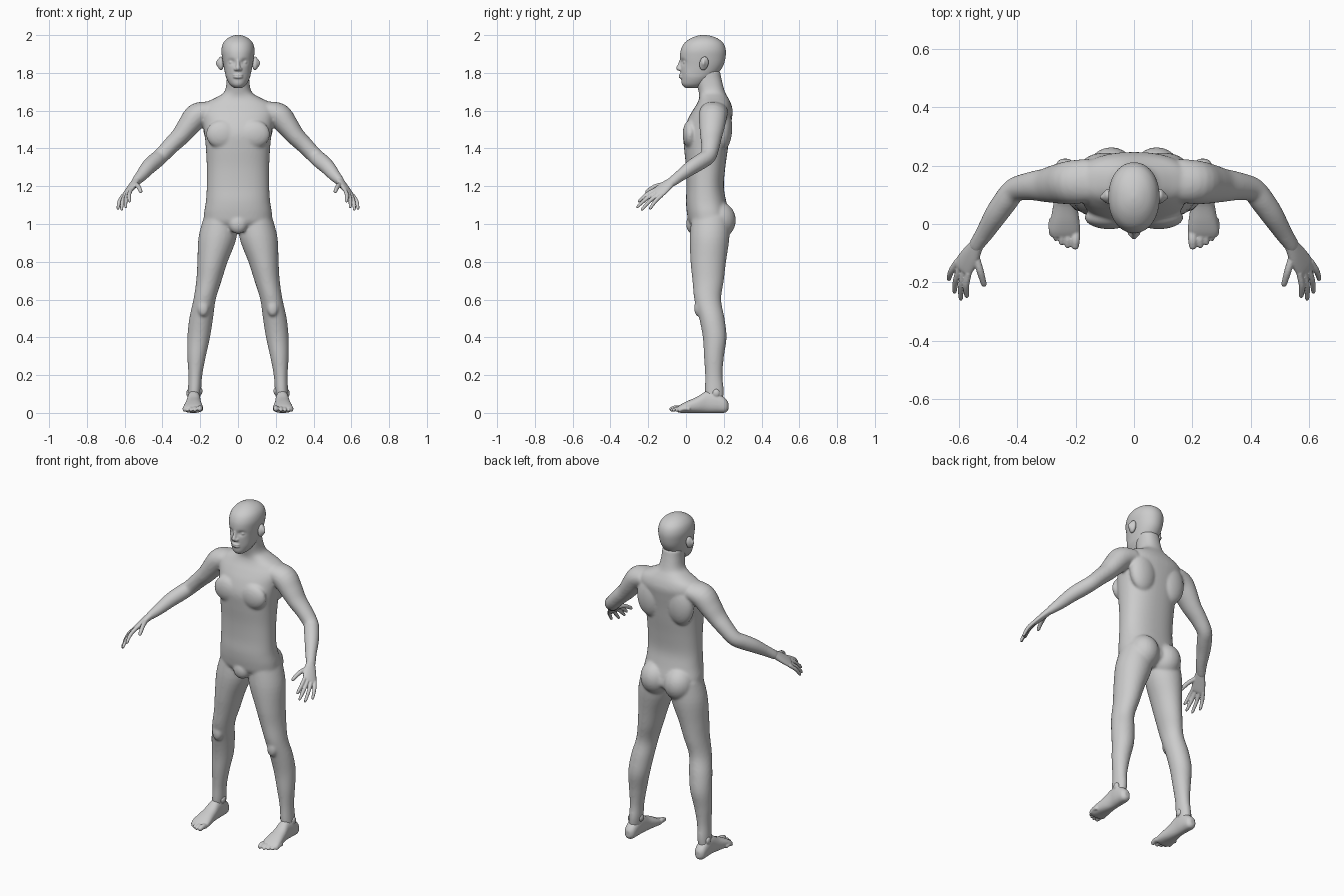
import bpy, bmesh, math
from mathutils import Vector, Matrix

X, Y, Z = Vector((1, 0, 0)), Vector((0, 1, 0)), Vector((0, 0, 1))


def smooth_rings(rings, steps=4):
    """Catmull-Rom interpolation of (x, y, z, a, b) rings."""
    out, n = [], len(rings)
    for i in range(n - 1):
        p0, p1, p2, p3 = (rings[min(max(i + k, 0), n - 1)] for k in (-1, 0, 1, 2))
        for s in range(steps):
            t = s / steps
            out.append([0.5 * (2 * b + (c - a) * t + (2 * a - 5 * b + 4 * c - d) * t * t
                               + (3 * b - a - 3 * c + d) * t ** 3)
                        for a, b, c, d in zip(p0, p1, p2, p3)])
    out.append(list(rings[-1]))
    return out


def loft(bm, rings, u, v=None, p=2.0, seg=32, mirror=True):
    """Skin superellipse rings; without v the rings follow the path direction."""
    rings = smooth_rings(rings)
    for side in ((1, -1) if mirror else (1,)):
        loops = []
        for i, r in enumerate(rings):
            c = Vector(r[:3])
            uu, vv = u, v
            if v is None:
                t = (Vector(rings[min(i + 1, len(rings) - 1)][:3])
                     - Vector(rings[max(i - 1, 0)][:3])).normalized()
                uu = (u - t * u.dot(t)).normalized()
                vv = t.cross(uu)
            a, b = max(r[3], 0.002), max(r[4], 0.002)
            loop = []
            for k in range(seg):
                w = 2 * math.pi * k / seg
                cs, sn = math.cos(w), math.sin(w)
                q = c + uu * math.copysign(a * abs(cs) ** (2 / p), cs) \
                      + vv * math.copysign(b * abs(sn) ** (2 / p), sn)
                loop.append(bm.verts.new((q.x * side, q.y, q.z)))
            loops.append(loop)
        for l0, l1 in zip(loops, loops[1:]):
            for k in range(seg):
                j = (k + 1) % seg
                bm.faces.new((l0[k], l0[j], l1[j], l1[k]))
        bm.faces.new(loops[0][::-1])
        bm.faces.new(loops[-1])


def blob(bm, c, r, rot=0.0, mirror=True):
    for side in ((1, -1) if mirror else (1,)):
        m = Matrix.Translation((c[0] * side, c[1], c[2])) @ Matrix.Rotation(rot, 4, 'X') \
            @ Matrix.Diagonal((*r, 1))
        bmesh.ops.create_uvsphere(bm, u_segments=24, v_segments=16, radius=1, matrix=m)


def digit(bm, base, tip, r, bend, u):
    """Finger or toe: a bent, tapered rod with a round end."""
    base, tip = Vector(base), Vector(tip)
    d = tip - base
    rows = []
    for t, k in ((0, 1), (0.45, 1), (0.8, 0.85), (0.94, 0.7), (1, 0.25)):
        q = base + d * t + bend * math.sin(math.pi * t)
        rows.append((*q, r * k, r * k))
    loft(bm, rows, u, seg=14)


def dent(bm, c, r, push):
    """Push nearby vertices with a soft falloff, on both sides."""
    for vert in bm.verts:
        d = Vector((abs(vert.co.x), vert.co.y, vert.co.z)) - Vector(c)
        f = math.exp(-sum((d[i] / r[i]) ** 2 for i in range(3)))
        vert.co += Vector((math.copysign(push[0], vert.co.x), push[1], push[2])) * f


def build(name, bm, voxel, smooth):
    bmesh.ops.recalc_face_normals(bm, faces=bm.faces)
    me = bpy.data.meshes.new(name)
    bm.to_mesh(me)
    bm.free()
    ob = bpy.data.objects.new(name, me)
    bpy.context.collection.objects.link(ob)
    m = ob.modifiers.new("fuse", 'REMESH')
    m.mode, m.voxel_size, m.use_smooth_shade = 'VOXEL', voxel, True
    m.use_remove_disconnected = False
    s = ob.modifiers.new("soften", 'SMOOTH')
    s.factor, s.iterations = 0.5, smooth
    return ob


# Torso and neck: (z, front y, back y, half width)
body = bmesh.new()
torso = [(.955, .07, .18, .06), (1.0, .02, .235, .17), (1.05, .006, .23, .18), (1.12, 0, .213, .17),
         (1.2, .003, .2, .165), (1.3, 0, .208, .165), (1.4, -.01, .222, .17), (1.48, -.014, .232, .178),
         (1.55, .008, .242, .19), (1.6, .035, .247, .2), (1.64, .06, .237, .175),
         (1.67, .07, .222, .115), (1.7, .067, .206, .072), (1.76, .052, .19, .06), (1.81, .05, .18, .06)]
loft(body, [(0, (f + b) / 2, z, w, (b - f) / 2) for z, f, b, w in torso], X, Y, p=2.3, seg=48, mirror=False)
blob(body, (.085, .022, 1.475), (.085, .04, .075))       # chest
blob(body, (.1, .195, 1.51), (.085, .05, .12))           # shoulder blades
blob(body, (.078, .17, 1.02), (.088, .094, .1))          # buttocks
blob(body, (0, .035, 1.0), (.05, .035, .052), mirror=False)

# Legs
loft(body, [(.095, .13, 1.04, .085, .1), (.108, .125, .93, .101, .105), (.135, .118, .8, .08, .094),
            (.154, .117, .7, .067, .083), (.177, .115, .6, .059, .071), (.195, .137, .5, .063, .067),
            (.208, .152, .4, .06, .063), (.219, .148, .3, .049, .053), (.226, .147, .2, .037, .046),
            (.23, .15, .12, .035, .05), (.235, .15, .06, .032, .045)], X, Y)
blob(body, (.184, .065, .555), (.03, .022, .045))        # kneecaps

# Arms
arm_up = Vector((.75, 0, .66))
loft(body, [(.15, .15, 1.6, .05, .075), (.215, .143, 1.575, .066, .075), (.262, .138, 1.52, .059, .068),
            (.305, .133, 1.465, .05, .058), (.355, .13, 1.415, .045, .049), (.408, .118, 1.36, .042, .042),
            (.44, .08, 1.332, .043, .042), (.475, .03, 1.3, .04, .039), (.512, -.03, 1.256, .032, .031),
            (.54, -.07, 1.226, .024, .028), (.55, -.087, 1.214, .018, .026)], arm_up)
build("body", body, .007, 9)

# Head: (z, front y, back y, half width)
head = bmesh.new()
skull = [(1.72, -.003, .06, .02), (1.738, -.021, .1, .043), (1.77, -.026, .14, .061), (1.8, -.029, .172, .069),
         (1.84, -.03, .198, .077), (1.88, -.032, .209, .084), (1.92, -.028, .211, .088),
         (1.955, -.011, .199, .08), (1.98, .02, .172, .06), (1.995, .055, .135, .032), (2.001, .085, .1, .006)]
loft(head, [(0, (f + b) / 2, z, w, (b - f) / 2) for z, f, b, w in skull], X, Y, p=2.1, seg=72, mirror=False)
dent(head, (.034, -.02, 1.858), (.02, .03, .014), (0, .013, 0))     # eye sockets
dent(head, (.05, -.005, 1.79), (.02, .03, .025), (-.004, .004, 0))  # cheeks
blob(head, (.034, -.003, 1.856), (.015, .013, .011))                # eyes
loft(head, [(0, -.022, 1.875, .008, .01), (0, -.029, 1.85, .009, .012), (0, -.036, 1.825, .013, .017),
            (0, -.032, 1.812, .011, .012)], X, Y, mirror=False)
blob(head, (.013, -.03, 1.82), (.009, .012, .009))                  # nostrils
for z, h in ((1.789, .006), (1.777, .007)):                         # lips
    blob(head, (0, -.022, z), (.027, .017, h), mirror=False)
ears = bmesh.new()
blob(ears, (.09, .095, 1.85), (.016, .024, .037), rot=-.2)
dent(ears, (.106, .092, 1.852), (.02, .011, .019), (-.013, 0, 0))
build("head", head, .0045, 2)
build("ears", ears, .0035, 1)

# Hands
hands = bmesh.new()
across, back = Vector((.64, .64, -.43)), Vector((.66, -.17, .74))
loft(hands, [(.532, -.058, 1.235, .024, .02), (.543, -.078, 1.222, .027, .02), (.563, -.112, 1.196, .037, .018),
             (.586, -.148, 1.166, .041, .014), (.592, -.16, 1.158, .037, .008)], across)
knuckle = Vector((.587, -.148, 1.166))
fingers = [(-.031, (.573, -.253, 1.115)), (-.01, (.594, -.262, 1.085)),
           (.011, (.616, -.238, 1.07)), (.031, (.636, -.193, 1.076))]
for k, tip in fingers:
    digit(hands, knuckle + across * k, tip, .0105, back * .009, across)
digit(hands, (.547, -.098, 1.213), (.513, -.214, 1.166), .0125, back * .006 - across * .01, back)
build("hands", hands, .0035, 2)

# Feet
feet = bmesh.new()
loft(feet, [(.236, .224, .035, .014, .02), (.236, .206, .04, .031, .039), (.235, .16, .055, .036, .055),
            (.234, .11, .058, .036, .058), (.236, .06, .043, .042, .043), (.237, .01, .032, .05, .032),
            (.238, -.025, .023, .053, .023), (.238, -.045, .018, .045, .014)], X, Z, p=2.3)
blob(feet, (.202, .145, .115), (.014, .022, .022))   # ankles
blob(feet, (.261, .16, .105), (.013, .02, .022))
toes = [(.202, -.086, .0155), (.228, -.082, .0115), (.249, -.072, .011), (.268, -.058, .0105), (.284, -.04, .0105)]
for x, y, r in toes:
    digit(feet, (x - .002, y + .06, .02), (x, y, r), r, Z * .007, X)
build("feet", feet, .0045, 2)
